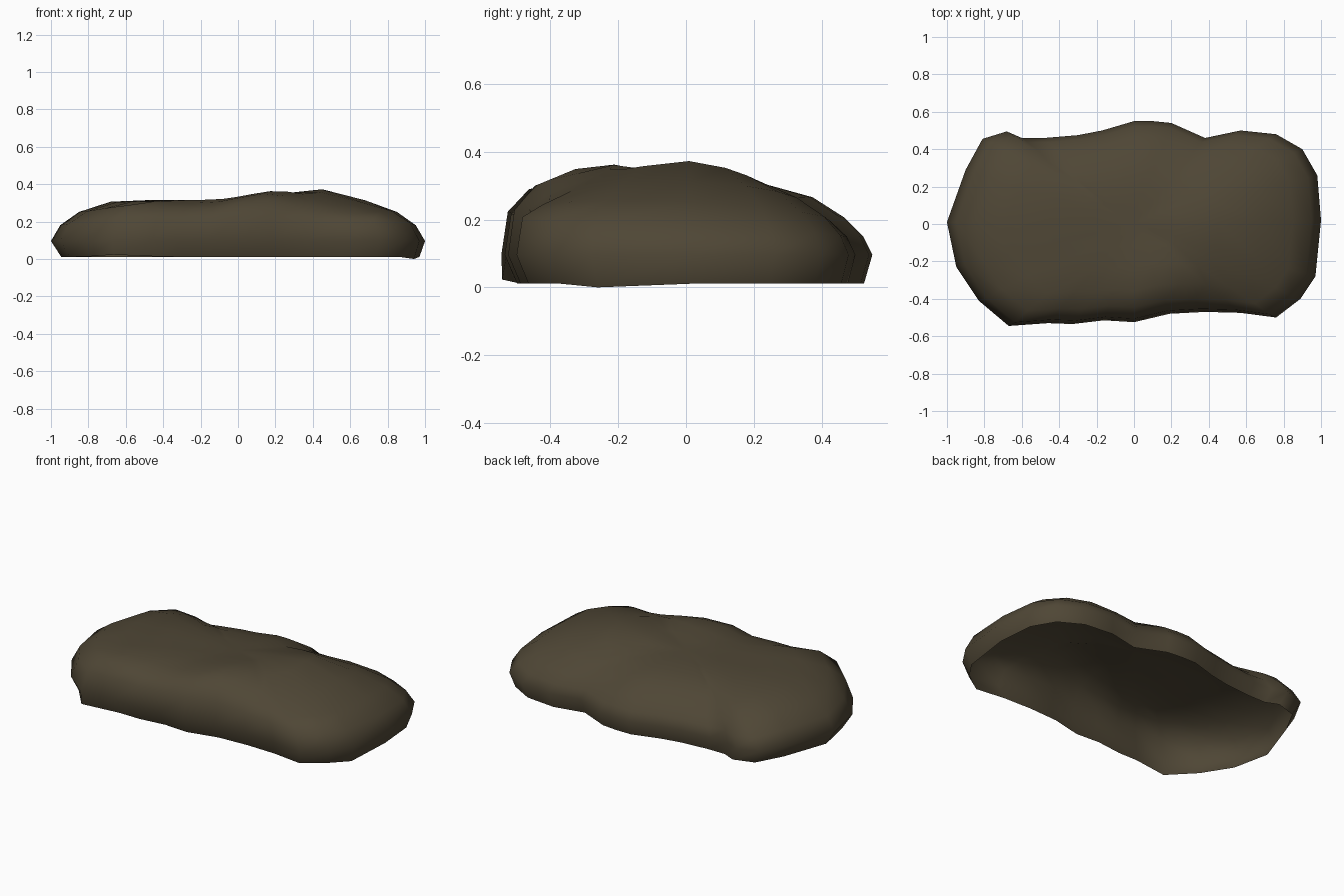
import bpy, bmesh, math

if "Cube" in bpy.data.objects:
    bpy.data.objects.remove(bpy.data.objects["Cube"])

# Widest outline of the mound, counter-clockwise seen from above
OUTLINE = [(1, .02), (.98, .26), (.9, .40), (.76, .48), (.57, .50), (.38, .46),
           (.2, .54), (.1, .55), (0, .55), (-.17, .50), (-.3, .475), (-.48, .46),
           (-.6, .46), (-.68, .495), (-.81, .455), (-.9, .29), (-1, .01),
           (-.95, -.23), (-.83, -.41), (-.67, -.545), (-.46, -.53),
           (-.33, -.535), (-.16, -.515), (0, -.525), (.19, -.48), (.38, -.47),
           (.57, -.475), (.76, -.5), (.89, -.4), (.97, -.28)]

# Rings: scale, height at the ends, front and back, and share of the bumps
RINGS = [(1.0, .10, .10, .10, 0), (.95, .185, .22, .155, .5), (.85, .255, .275, .21, 1),
         (.68, .31, .305, .27, 1), (.45, .325, .325, .305, 1), (.22, .325, .325, .32, 1)]

# Bumps and hollows on the top: x, y, height, radius
BUMPS = [(.40, 0, .055, .20), (.19, -.25, .035, .16), (-.70, .30, .03, .16),
         (-.45, .34, -.03, .15), (-.25, -.05, -.01, .25), (.38, .38, -.02, .14),
         (.10, -.44, .04, .16), (.60, -.42, -.03, .18), (-.60, -.45, .02, .15)]


def bump(x, y):
    return sum(h * math.exp(-((x - bx) ** 2 + (y - by) ** 2) / r ** 2)
               for bx, by, h, r in BUMPS)


bm = bmesh.new()
loops = []

# Open bottom rim, tucked under except at the front left corner
rim = []
for x, y in OUTLINE:
    corner = math.exp(-((x + .67) ** 2 + (y + .545) ** 2) / .03)
    tuck = .93 if y < 0 else .955
    tuck += (.995 - tuck) * corner
    z = .004 if x > .95 and y < -.2 else .015 + .012 * corner
    rim.append(bm.verts.new((x * (.97 if x > 0 else .945 + .05 * corner), y * tuck, z)))
loops.append(rim)

# Sides and rounded top
for s, end, front, back, share in RINGS:
    ring = []
    for x, y in OUTLINE:
        side = front if y < 0 else back
        w = min(1, abs(y) / .5) ** 2
        px, py = x * s, y * s
        if s == .95 and y < -.3:
            py = y * .965
        z = end * (1 - w) + side * w + share * bump(px, py)
        ring.append(bm.verts.new((px, py, z)))
    loops.append(ring)

n = len(OUTLINE)
for a, b in zip(loops, loops[1:]):
    for i in range(n):
        j = (i + 1) % n
        bm.faces.new((a[i], a[j], b[j], b[i]))
centre = bm.verts.new((0, 0, .325 + bump(0, 0)))
for i in range(n):
    bm.faces.new((loops[-1][i], loops[-1][(i + 1) % n], centre))

# Rest exactly on the ground
low = min(v.co.z for v in bm.verts)
for v in bm.verts:
    v.co.z -= low

mesh = bpy.data.meshes.new("rock_mound")
bm.to_mesh(mesh)
bm.free()
mesh.shade_smooth()
rock = bpy.data.objects.new("rock_mound", mesh)
bpy.context.collection.objects.link(rock)

# Brown earth colour
mat = bpy.data.materials.new("brown_earth")
mat.diffuse_color = (.078, .062, .036, 1)
mat.use_nodes = True
mat.node_tree.nodes["Principled BSDF"].inputs["Base Color"].default_value = mat.diffuse_color
mesh.materials.append(mat)
